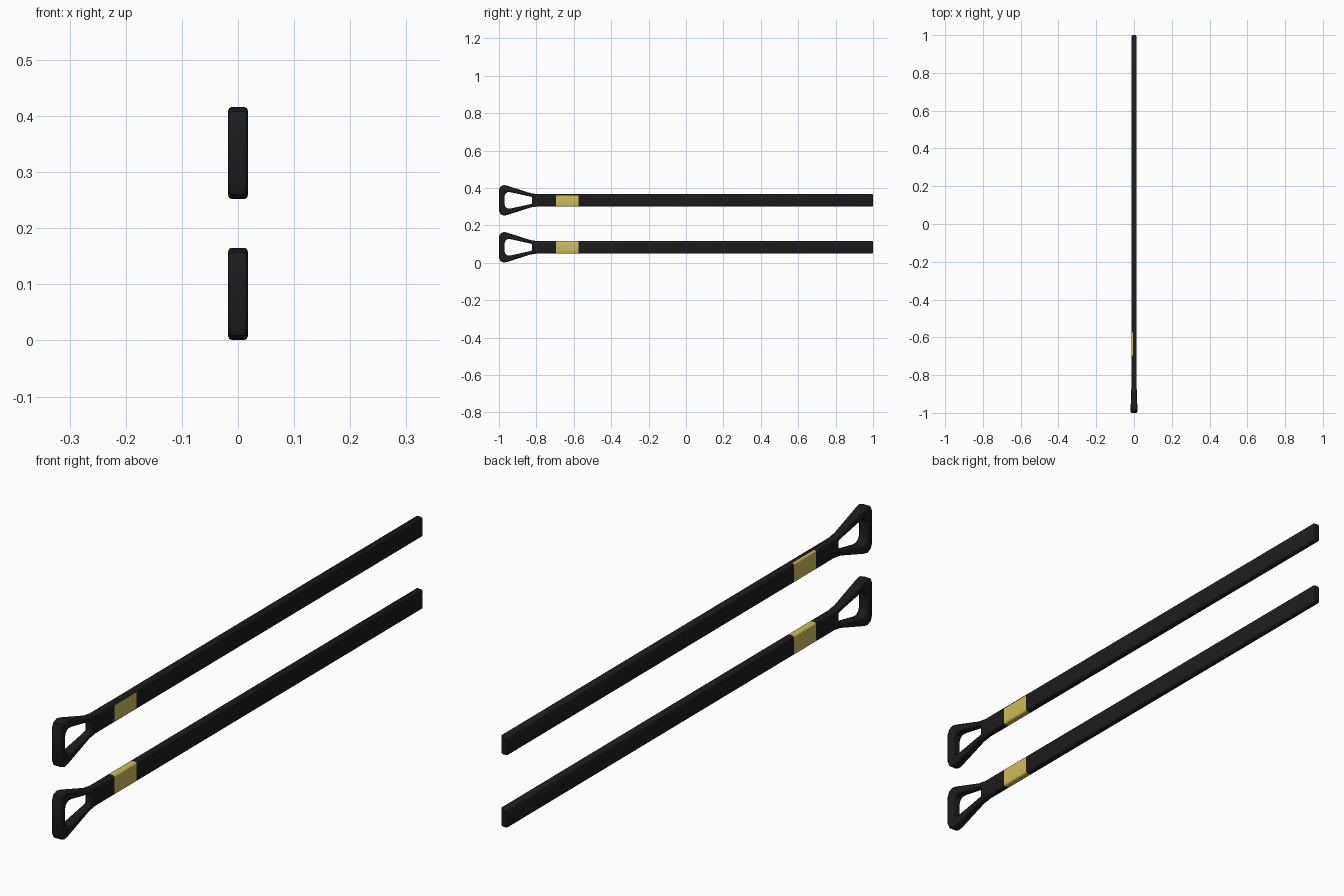
import bpy, bmesh, math

cube = bpy.data.objects.get("Cube")
if cube:
    bpy.data.objects.remove(cube, do_unlink=True)


def material(name, color):
    m = bpy.data.materials.new(name)
    m.use_nodes = True
    m.diffuse_color = (*color, 1)
    m.node_tree.nodes["Principled BSDF"].inputs["Base Color"].default_value = (*color, 1)
    return m


BLACK = material("matte black", (0.0115, 0.0115, 0.0115))
GOLD = material("dull gold", (0.62, 0.5, 0.105))

HALF_W, HALF_H = 0.013, 0.034      # shaft half width and half height
BAND = (-0.695, -0.574)            # start and end of the gold band


def finish(bm, name, z, mats):
    bmesh.ops.recalc_face_normals(bm, faces=bm.faces[:])
    mesh = bpy.data.meshes.new(name)
    bm.to_mesh(mesh)
    bm.free()
    ob = bpy.data.objects.new(name, mesh)
    bpy.context.collection.objects.link(ob)
    ob.location.z = z
    for m in mats:
        mesh.materials.append(m)
    bpy.ops.object.select_all(action='DESELECT')
    ob.select_set(True)
    bpy.context.view_layer.objects.active = ob
    return ob


def section(inset):
    """Rounded rectangle in x and z."""
    r, pts = 0.007, []
    w, h = HALF_W - inset, HALF_H - inset
    for i, (sx, sz) in enumerate(((1, 1), (-1, 1), (-1, -1), (1, -1))):
        for k in range(4):
            a = math.radians(90 * i + 30 * k)
            pts.append((sx * (w - r) + r * math.cos(a), sz * (h - r) + r * math.sin(a)))
    return pts


def shaft(name, z, bare_edge):
    # Loft the section along the length, splitting at the band
    bm = bmesh.new()
    rings = []
    for y, inset in ((-0.818, 0), (BAND[0], 0), (BAND[1], 0), (0.994, 0), (1, 0.004)):
        rings.append([bm.verts.new((x, y, h)) for x, h in section(inset)])
    n = len(rings[0])
    for a, b in zip(rings, rings[1:]):
        for i in range(n):
            j = (i + 1) % n
            bm.faces.new((a[i], a[j], b[j], b[i]))
    bm.faces.new(rings[0])
    bm.faces.new(rings[-1])
    # Gold band, leaving part of the upper edge black where asked
    for f in bm.faces:
        c = f.calc_center_median()
        if BAND[0] < c.y < BAND[1]:
            bare = bare_edge and c.z > HALF_H - 0.007 and c.x > -0.005
            f.material_index = 0 if bare else 1
    finish(bm, name, z, (BLACK, GOLD))
    bpy.ops.object.shade_smooth_by_angle(angle=math.radians(40))


def handle(name, z):
    # Upper half outlines in y and z, mirrored to closed loops
    outer = [(-0.80, HALF_H), (-0.83, 0.038), (-0.955, 0.078),
             (-0.974, 0.082), (-0.992, 0.074), (-1, 0.056)]
    inner = [(-0.823, 0.018), (-0.84, 0.022), (-0.935, 0.043),
             (-0.953, 0.044), (-0.965, 0.036), (-0.97, 0.022)]
    bm = bmesh.new()

    def loop(half, side):
        verts = []
        for y, h in half + [(y, -h) for y, h in reversed(half)]:
            # The grip is thicker than the shaft and tapers towards it
            t = min(1, max(0, (-0.84 - y) / 0.12))
            verts.append(bm.verts.new((side * (HALF_W + 0.0045 * t), y, h)))
        return verts

    loops = [loop(outer, 1), loop(inner, 1), loop(inner, -1), loop(outer, -1)]
    n = len(loops[0])
    for a, b in zip(loops, loops[1:] + loops[:1]):
        for i in range(n):
            j = (i + 1) % n
            bm.faces.new((a[i], a[j], b[j], b[i]))
    ob = finish(bm, name, z, (BLACK,))
    bev = ob.modifiers.new("rounded edges", 'BEVEL')
    bev.width, bev.segments = 0.006, 2
    bev.limit_method, bev.angle_limit = 'ANGLE', math.radians(50)
    bpy.ops.object.shade_smooth_by_angle(angle=math.radians(40))


# Two matching pieces, one above the other
for label, z, bare in (("lower", 0.083, False), ("upper", 0.334, True)):
    shaft(label + "_shaft", z, bare)
    handle(label + "_handle", z)
